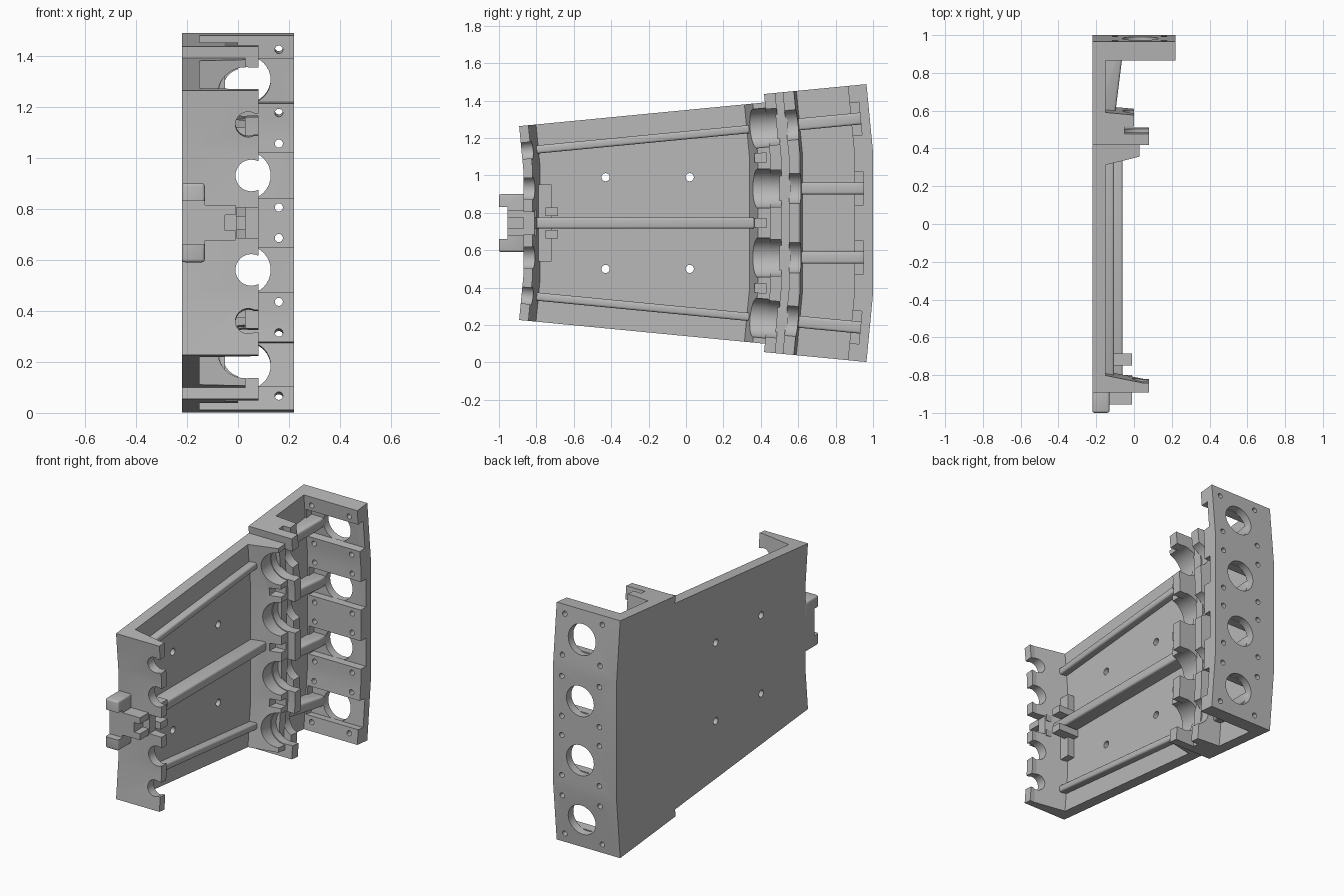
import bpy, bmesh, math

if "Cube" in bpy.data.objects:
    bpy.data.objects.remove(bpy.data.objects["Cube"])

CZ = 0.745                      # height of the mirror plane
TILT = 0.096                    # slope of the outer lanes
LANES = [(0.51, TILT), (0.185, 0), (-0.185, 0), (-0.51, -TILT)]
MAIN, WIDE = 0.645, 0.69        # half heights of the two plate sections
BACK, FLOOR = -0.22, -0.15      # plate thickness in x

grey = bpy.data.materials.new("light_grey")
grey.use_nodes = True
grey.diffuse_color = (0.48, 0.48, 0.48, 1)
grey.node_tree.nodes["Principled BSDF"].inputs["Base Color"].default_value = (0.48, 0.48, 0.48, 1)
cutters = []


def loft(name, ring_a, ring_b):
    """Closed solid between two matching rings."""
    bm = bmesh.new()
    a = [bm.verts.new(p) for p in ring_a]
    b = [bm.verts.new(p) for p in ring_b]
    bm.faces.new(a)
    bm.faces.new(b[::-1])
    for i in range(len(a)):
        j = (i + 1) % len(a)
        bm.faces.new((a[i], b[i], b[j], a[j]))
    bmesh.ops.recalc_face_normals(bm, faces=bm.faces)
    mesh = bpy.data.meshes.new(name)
    bm.to_mesh(mesh)
    bm.free()
    mesh.materials.append(grey)
    obj = bpy.data.objects.new(name, mesh)
    bpy.context.collection.objects.link(obj)
    return obj


def fan_ring(x, y0, y1, half):
    """Outline with a straight middle and two tilted outer facets."""
    def edge(y):
        bend = 0.35 + 0.048 * (y - 0.42)
        end = half + TILT * (y - 0.45)
        drop = (end - bend) * TILT
        return [(x, y - drop, CZ - end), (x, y, CZ - bend), (x, y, CZ + bend), (x, y - drop, CZ + end)]
    return edge(y0) + edge(y1)[::-1]


def band(name, x0, x1, low, high, half):
    """Fan-shaped wall; low and high are its y ranges at x0 and x1."""
    return loft(name, fan_ring(x0, *low, half), fan_ring(x1, *high, half))


def prism(name, profile, width, lane=(0, 0)):
    """Profile of (x, y) points, extruded in z along a lane."""
    def ring(w):
        return [(x, y, CZ + lane[0] + lane[1] * (y - 0.42) + w) for x, y in profile]
    return loft(name, ring(-width), ring(width))


def block(name, x0, x1, y0, y1, width, lane=(0, 0)):
    return prism(name, [(x0, y0), (x1, y0), (x1, y1), (x0, y1)], width, lane)


def tube(name, x, r, y0, y1, lane, dz=0, sides=32):
    def ring(y):
        zc = CZ + lane[0] + lane[1] * (y - 0.42) + dz
        angles = [math.tau * i / sides for i in range(sides)]
        return [(x + r * math.cos(a), y, zc + r * math.sin(a)) for a in angles]
    return loft(name, ring(y0), ring(y1))


def apply_all(obj):
    bpy.ops.object.select_all(action='DESELECT')
    obj.select_set(True)
    bpy.context.view_layer.objects.active = obj
    for m in list(obj.modifiers):
        bpy.ops.object.modifier_apply(modifier=m.name)


def cut(obj, tools):
    for t in tools:
        t.hide_render = True
        m = obj.modifiers.new("cut", 'BOOLEAN')
        m.operation, m.solver, m.object = 'DIFFERENCE', 'EXACT', t
        cutters.append(t)
    apply_all(obj)


def soften(obj, width=0.012):
    m = obj.modifiers.new("round", 'BEVEL')
    m.width, m.segments = width, 3
    apply_all(obj)


# Base plate with four screw holes
plate = band("main_plate", BACK, FLOOR, (-0.87, 0.5), (-0.87, 0.5), MAIN)
holes = []
for y in (-0.43, 0.02):
    for dz in (-0.245, 0.245):
        ring = [(y + 0.022 * math.cos(i * math.tau / 20), CZ + dz + 0.022 * math.sin(i * math.tau / 20)) for i in range(20)]
        holes.append(loft("cutter", [(-0.3, *p) for p in ring], [(0, *p) for p in ring]))
cut(plate, holes)
band("rear_plate", BACK, FLOOR, (0.45, 0.98), (0.45, 0.98), WIDE)

# Front wall with cable notches and an open centre
front = band("front_wall", BACK, 0.05, (-0.87, -0.765), (-0.87, -0.82), MAIN)
lip = band("front_wall_lip", 0.05, 0.08, (-0.87, -0.82), (-0.87, -0.82), MAIN)
for wall in (front, lip):
    tools = [block("cutter", -0.005, 0.2, -1.1, -0.7, 0.06)]
    for lane in LANES:
        r = 0.062 if lane[1] == 0 else 0.05
        tools.append(tube("cutter", r - 0.01, r, -1.1, -0.7, lane))
        tools.append(block("cutter", 0.055, 0.2, -1.1, -0.7, r - 0.006, lane))
    cut(wall, tools)

# Ribs on the main plate
for lane in (LANES[0], LANES[3]):
    soften(block("edge_rib", FLOOR - 0.03, -0.105, -0.82, 0.4, 0.022, lane))
soften(block("centre_rib", FLOOR - 0.03, -0.06, -0.82, 0.42, 0.03))

# Saddle row: sloped base, tall posts, groove and rear strip
saddle = band("saddle_base", FLOOR - 0.02, 0.03, (0.335, 0.47), (0.385, 0.47), MAIN)
posts = band("saddle_posts", BACK, 0.08, (0.45, 0.51), (0.45, 0.51), WIDE)
groove = band("saddle_groove", BACK, -0.05, (0.5, 0.56), (0.5, 0.56), WIDE)
strip = band("saddle_strip", BACK, 0.0, (0.55, 0.63), (0.55, 0.61), WIDE)
post_lanes = [(0.35, 0.048), (0, 0), (-0.35, -0.048)]
for part, r in ((saddle, 0.105), (posts, 0.1), (strip, 0.085)):
    tools = []
    for lane in LANES:
        tools.append(tube("cutter", 0.025, r, 0.2, 0.8, lane))
        tools.append(block("cutter", 0.025, 0.3, 0.2, 0.8, r - 0.002, lane))
    if part is saddle:
        tools += [block("cutter", -0.04, 0.3, 0.3, 0.43, 0.024, p) for p in post_lanes]
    cut(part, tools)

# Sloping ribs leading to the rear openings
for lane in LANES:
    soften(prism("rear_rib", [(BACK + 0.02, 0.58), (-0.1, 0.58), (-0.06, 0.9), (-0.06, 0.96), (BACK + 0.02, 0.96)], 0.032, lane))

# Rear wall, mounting pads, round openings and screw holes
wall = band("rear_wall", BACK, 0.22, (0.95, 1.0), (0.95, 1.0), WIDE)
pads = band("rear_pads", BACK, 0.22, (0.9, 0.955), (0.9, 0.955), WIDE)
tools = []
for lane in LANES:
    for x in (-0.1, 0.16):
        tools += [tube("cutter", x, 0.016, 0.8, 1.1, lane, dz, 16) for dz in (-0.125, 0.125)]
bores = [tube("cutter", 0.033, 0.095, 0.8, 1.1, lane) for lane in LANES]
cut(wall, tools + bores)
cut(pads, tools + [block("cutter", -0.14, 0.4, 0.7, 1.1, 0.088, lane) for lane in LANES])

# Front latch: forked bracket, channel and stops
bracket = block("latch_bracket", BACK, -0.13, -1.0, -0.86, 0.155)
soften(bracket)
cut(bracket, [block("cutter", -0.3, 0, -1.1, -0.955, 0.085)])
channel = block("latch_channel", BACK, -0.01, -0.955, -0.8, 0.07)
cut(channel, [block("cutter", -0.05, 0.1, -1.1, -0.7, 0.03)])
block("latch_pad", FLOOR - 0.02, -0.105, -0.83, -0.72, 0.205)
for s in (-1, 1):
    block("latch_stop", FLOOR - 0.02, -0.01, -0.75, -0.685, 0.022, (0.06 * s, 0))

for c in set(cutters):
    bpy.data.objects.remove(c)

# Smooth curved surfaces, keep edges sharp
bpy.ops.object.select_all(action='DESELECT')
for o in bpy.context.scene.objects:
    if o.type == 'MESH':
        o.select_set(True)
        bpy.context.view_layer.objects.active = o
bpy.ops.object.shade_smooth_by_angle(angle=math.radians(30))
